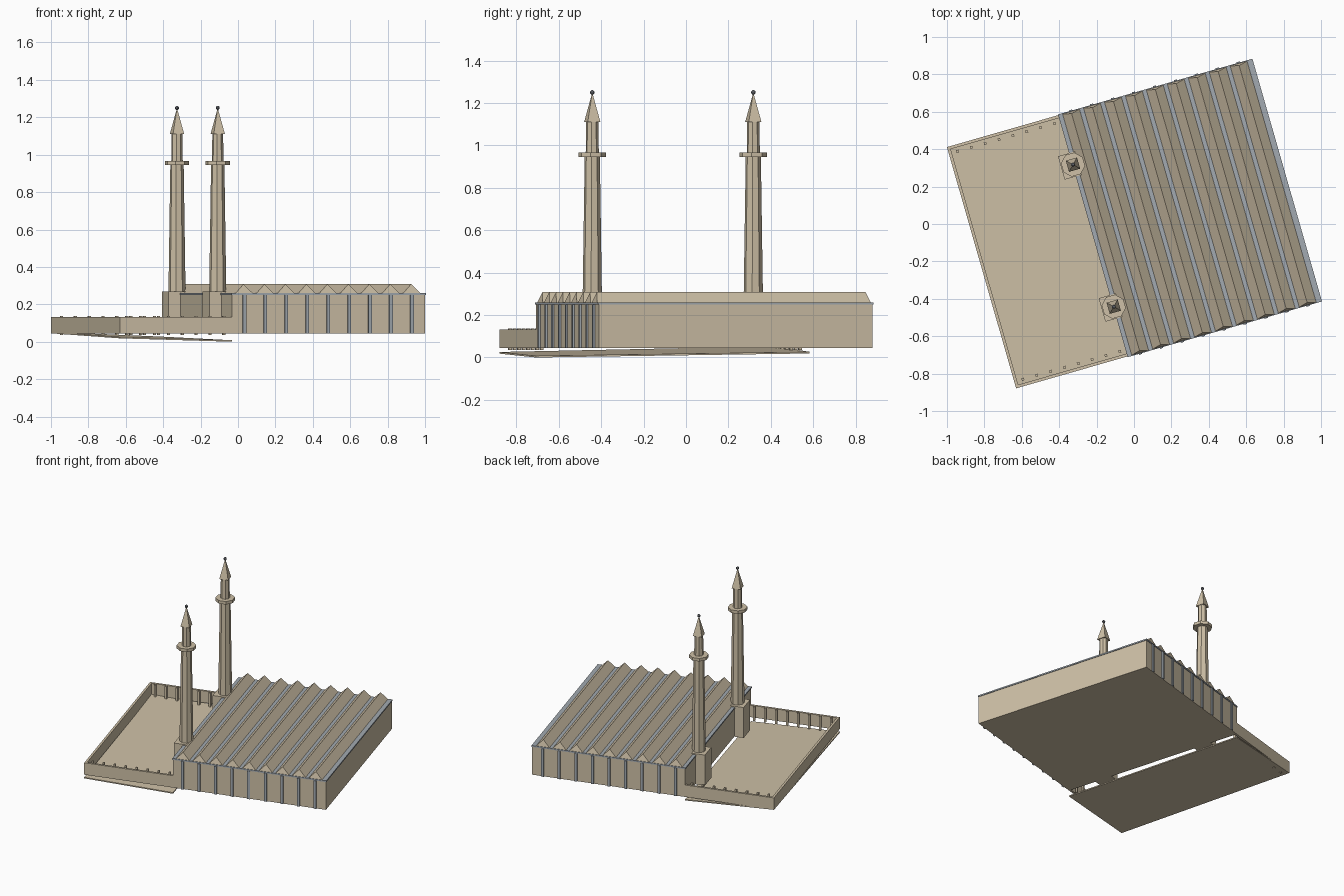
import bpy, bmesh, math
from mathutils import Matrix

if "Cube" in bpy.data.objects:
    bpy.data.objects.remove(bpy.data.objects["Cube"])

ROT = Matrix.Rotation(math.radians(16), 4, 'Z')   # whole complex is turned on the plot


def material(name, rgb):
    m = bpy.data.materials.new(name)
    m.diffuse_color = (*rgb, 1)
    m.use_nodes = True
    m.node_tree.nodes["Principled BSDF"].inputs["Base Color"].default_value = m.diffuse_color
    return m


STONE = material("tan_stone", (0.62, 0.53, 0.385))
METAL = material("blue_grey_metal", (0.36, 0.40, 0.44))
DARK = material("dark_finial", (0.14, 0.15, 0.17))


def finish(name, bm, mat):
    bmesh.ops.recalc_face_normals(bm, faces=bm.faces)
    me = bpy.data.meshes.new(name)
    bm.to_mesh(me)
    bm.free()
    me.materials.append(mat)
    ob = bpy.data.objects.new(name, me)
    ob.matrix_world = ROT
    bpy.context.collection.objects.link(ob)
    return ob


def add_box(bm, x0, x1, y0, y1, z0, z1):
    m = Matrix.Translation(((x0 + x1) / 2, (y0 + y1) / 2, (z0 + z1) / 2)) @ \
        Matrix.Diagonal((x1 - x0, y1 - y0, z1 - z0, 1))
    bmesh.ops.create_cube(bm, size=1, matrix=m)


def add_cone(bm, x, y, z0, z1, r0, r1, sides):
    m = Matrix.Translation((x, y, (z0 + z1) / 2)) @ Matrix.Rotation(math.pi / sides, 4, 'Z')
    bmesh.ops.create_cone(bm, cap_ends=True, segments=sides, radius1=r0, radius2=r1,
                          depth=z1 - z0, matrix=m)


def boxes(name, mat, *dims):
    bm = bmesh.new()
    for d in dims:
        add_box(bm, *d)
    return finish(name, bm, mat)


U0, UH, U1, V = -0.848, -0.225, 0.848, 0.671      # court edge, hall front, hall back, half width
BASE, EAVE, WALL = 0.045, 0.25, 0.132
BAYS = [0.308 + 0.1165 * k for k in range(-4, 5)]

# Prayer hall block and its metal roof deck
boxes("hall", STONE, (UH, U1, -V, V, BASE, EAVE))
boxes("roof_deck", METAL, (UH - 0.004, U1 + 0.004, -V - 0.004, V + 0.004, EAVE, 0.26))

# Vertical metal strips on both side facades
boxes("facade_strips", METAL, *[(u - 0.009, u + 0.009, min(s * V, s * (V + 0.009)),
                                 max(s * V, s * (V + 0.009)), BASE, EAVE)
                                for u in BAYS for s in (-1, 1)])

# Parallel roof ridges with slightly hipped ends
bm = bmesh.new()
for u in BAYS:
    ends = []
    for s in (-1, 1):
        ends.append([bm.verts.new(p) for p in ((u - 0.048, s * V, 0.259), (u, s * (V - 0.012), 0.308),
                                               (u + 0.048, s * V, 0.259))])
    a, b = ends
    bm.faces.new(a)
    bm.faces.new(b)
    for i in range(3):
        j = (i + 1) % 3
        bm.faces.new((a[i], a[j], b[j], b[i]))
finish("roof_ridges", bm, STONE)

# Courtyard walls
T = 0.016
boxes("courtyard_walls", STONE,
      (U0, U0 + T, -V, V, BASE, WALL),
      (U0 + T, UH, -V, -V + T, BASE, WALL),
      (U0 + T, UH, V - T, V, BASE, WALL))

# Small posts along the two side walls
boxes("courtyard_posts", STONE, *[(u - 0.007, u + 0.007, s * 0.634 - 0.007, s * 0.634 + 0.007, 0.035, 0.137)
                                  for s in (-1, 1) for u in [-0.80 + 0.077 * k for k in range(8)]])

# Gently sloping courtyard floor slab
bm = bmesh.new()
corners = ((U0, -V, 0.026), (UH, -V, 0.008), (UH, V, 0.027), (U0, V, 0.053))
top = [bm.verts.new(c) for c in corners]
low = [bm.verts.new((x, y, z - 0.008)) for x, y, z in corners]
bm.faces.new(top)
bm.faces.new(low)
for i in range(4):
    j = (i + 1) % 4
    bm.faces.new((top[i], top[j], low[j], low[i]))
finish("courtyard_floor", bm, STONE)

# Two towers: square base, tapered shaft, balcony, upper shaft, spire, finial
for side, v in (("front", -0.395), ("back", 0.395)):
    u = -0.226
    boxes(side + "_tower_base", STONE, (u - 0.065, u + 0.065, v - 0.065, v + 0.065, BASE, 0.268))
    for part, z0, z1, r0, r1, n in (("shaft", 0.268, 0.945, 0.046, 0.036, 8),
                                    ("balcony", 0.945, 0.967, 0.065, 0.065, 8),
                                    ("upper_shaft", 0.967, 1.115, 0.031, 0.029, 8),
                                    ("spire", 1.11, 1.243, 0.044, 0.002, 4)):
        bm = bmesh.new()
        add_cone(bm, u, v, z0, z1, r0, r1, n)
        finish(f"{side}_tower_{part}", bm, STONE)
    bm = bmesh.new()
    bmesh.ops.create_uvsphere(bm, u_segments=8, v_segments=6, radius=0.011,
                              matrix=Matrix.Translation((u, v, 1.25)))
    finish(side + "_tower_finial", bm, DARK)
